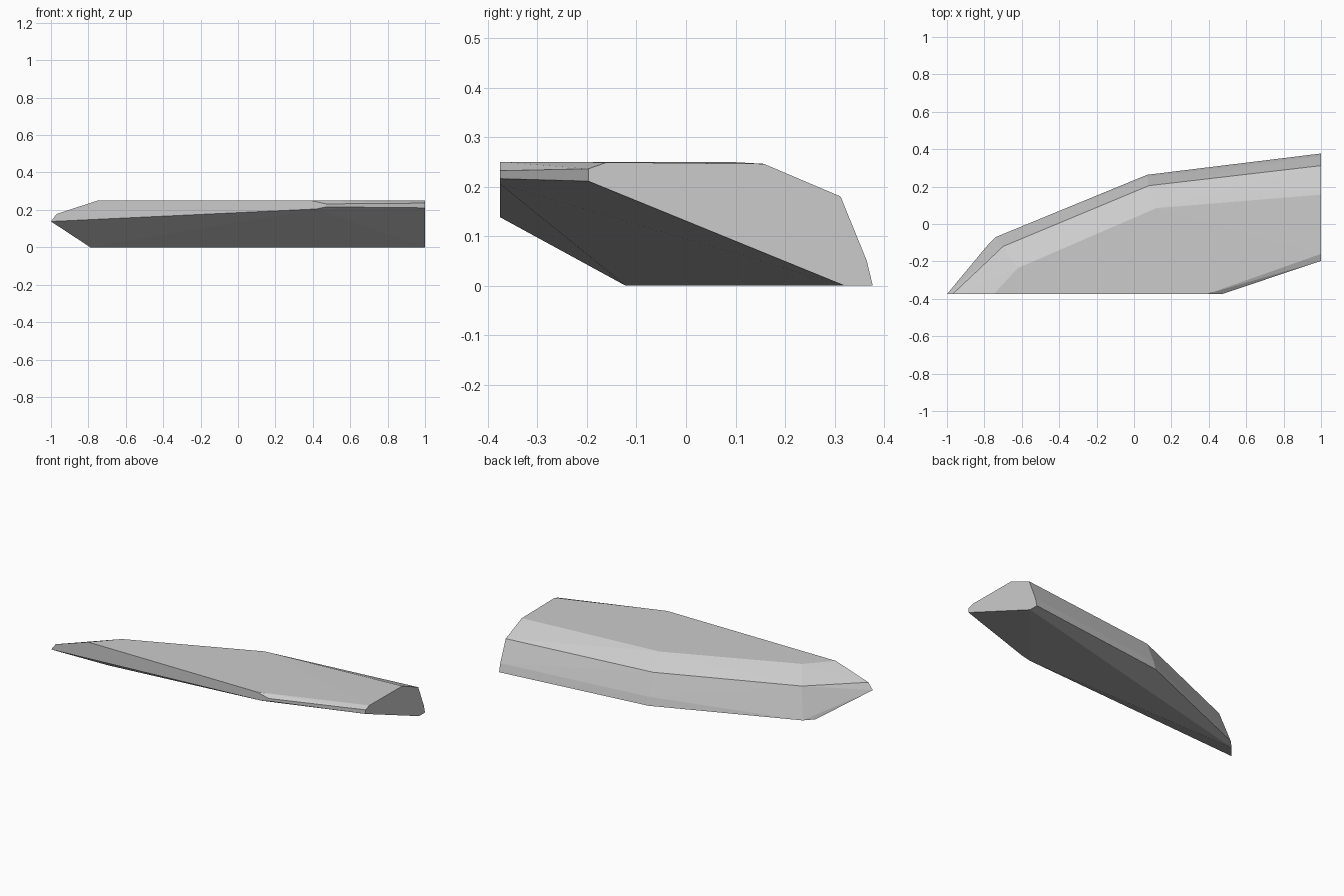
import bpy
import bmesh
import math

old = bpy.data.objects.get("Cube")
if old:
    bpy.data.objects.remove(old, do_unlink=True)

stone = bpy.data.materials.new("stone_grey")
stone.use_nodes = True
colour = (0.6, 0.6, 0.6, 1)
stone.diffuse_color = colour
stone.node_tree.nodes["Principled BSDF"].inputs["Base Color"].default_value = colour

FRONT, END = -0.375, 1.0   # flat cut planes at the front and the left end

# Facet corners of the slab, level by level
base = [(-0.79, -0.122, 0), (-0.74, -0.07, 0), (0.07, 0.263, 0),
        (END, 0.377, 0), (END, 0.32, 0)]
low_belt = [(0.072, 0.252, 0.05), (END, 0.365, 0.05)]
belt = [(-0.97, FRONT, 0.178), (-0.7, -0.12, 0.18),
        (0.08, 0.205, 0.18), (END, 0.312, 0.18)]
top = [(-0.75, FRONT, 0.25), (-0.62, -0.235, 0.25), (0.12, 0.085, 0.25),
       (END, 0.157, 0.246), (END, -0.16, 0.249), (0.39, FRONT, 0.25)]
front_rim = [(0.47, FRONT, 0.232), (END, -0.197, 0.236),
             (0.47, FRONT, 0.216), (END, -0.197, 0.211),
             (0.42, FRONT, 0.205), (-1, FRONT, 0.138)]

# Wrap the corners in one closed faceted shell
bm = bmesh.new()
for corner in base + low_belt + belt + top + front_rim:
    bm.verts.new(corner)
bmesh.ops.convex_hull(bm, input=bm.verts)
bmesh.ops.dissolve_limit(bm, angle_limit=math.radians(0.5),
                         verts=bm.verts, edges=bm.edges)
bmesh.ops.recalc_face_normals(bm, faces=bm.faces)

mesh = bpy.data.meshes.new("rock_slab")
bm.to_mesh(mesh)
bm.free()
mesh.materials.append(stone)
slab = bpy.data.objects.new("rock_slab", mesh)
bpy.context.collection.objects.link(slab)
